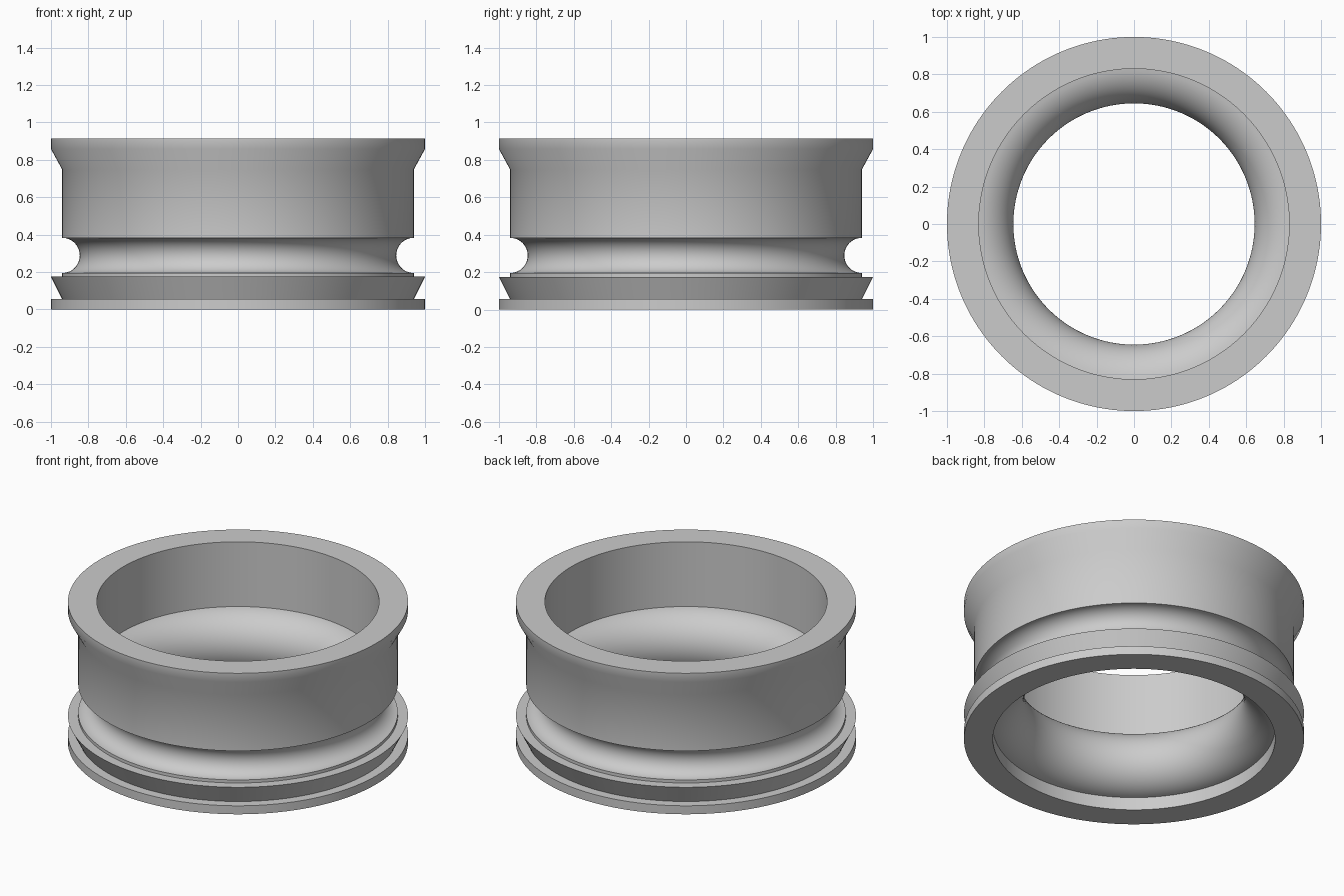
import bpy
import bmesh
from math import cos, sin, pi, radians, sqrt, atan2
from mathutils import Vector

cube = bpy.data.objects.get("Cube")
if cube:
    bpy.data.objects.remove(cube, do_unlink=True)

# Plain grey metal
metal = bpy.data.materials.new("grey_metal")
metal.use_nodes = True
colour = (0.6, 0.6, 0.6, 1.0)
metal.diffuse_color = colour
metal.node_tree.nodes["Principled BSDF"].inputs["Base Color"].default_value = colour

SEGMENTS = 160
HEIGHT = 0.915
BORE = 0.83        # inner wall radius
BODY = 0.94        # outer wall radius
MID = 0.289        # height of the groove and the inner bulge


def arc(centre, radius, start, end, steps):
    """Points (r, z) along an arc at the mid height."""
    angles = [start + (end - start) * i / steps for i in range(steps + 1)]
    return [(centre + radius * cos(a), MID + radius * sin(a)) for a in angles]


# Outer side: base rim, bevelled flange, round groove, body, flared top rim
outer = [(1, 0), (1, 0.055), (BODY, 0.055), (1, 0.175), (BODY, 0.175)]
outer += arc(BODY, 0.094, 1.5 * pi, 0.5 * pi, 24)
outer += [(BODY, 0.748), (1, 0.858), (1, HEIGHT)]

# Inner side: straight bore with a rounded bulge
bulge_radius = 0.207
bulge_centre = 0.645 + bulge_radius
offset = BORE - bulge_centre
edge = atan2(sqrt(bulge_radius ** 2 - offset ** 2), offset)
inner = [(BORE, HEIGHT)] + arc(bulge_centre, bulge_radius, edge, 2 * pi - edge, 32) + [(BORE, 0)]

# Revolve the closed profile around z
bm = bmesh.new()
verts = [bm.verts.new((r, 0, z)) for r, z in outer + inner]
edges = [bm.edges.new((v, verts[i - 1])) for i, v in enumerate(verts)]
bmesh.ops.spin(bm, geom=verts + edges, cent=Vector(), axis=(0, 0, 1),
               angle=2 * pi, steps=SEGMENTS, use_merge=False)
bmesh.ops.remove_doubles(bm, verts=bm.verts[:], dist=0.0001)
bmesh.ops.recalc_face_normals(bm, faces=bm.faces[:])

mesh = bpy.data.meshes.new("grooved_ring")
bm.to_mesh(mesh)
bm.free()
mesh.materials.append(metal)
ring = bpy.data.objects.new("grooved_ring", mesh)
bpy.context.collection.objects.link(ring)

# Smooth the round surfaces, keep the rims crisp
bpy.ops.object.select_all(action="DESELECT")
ring.select_set(True)
bpy.context.view_layer.objects.active = ring
bpy.ops.object.shade_smooth_by_angle(angle=radians(30))
